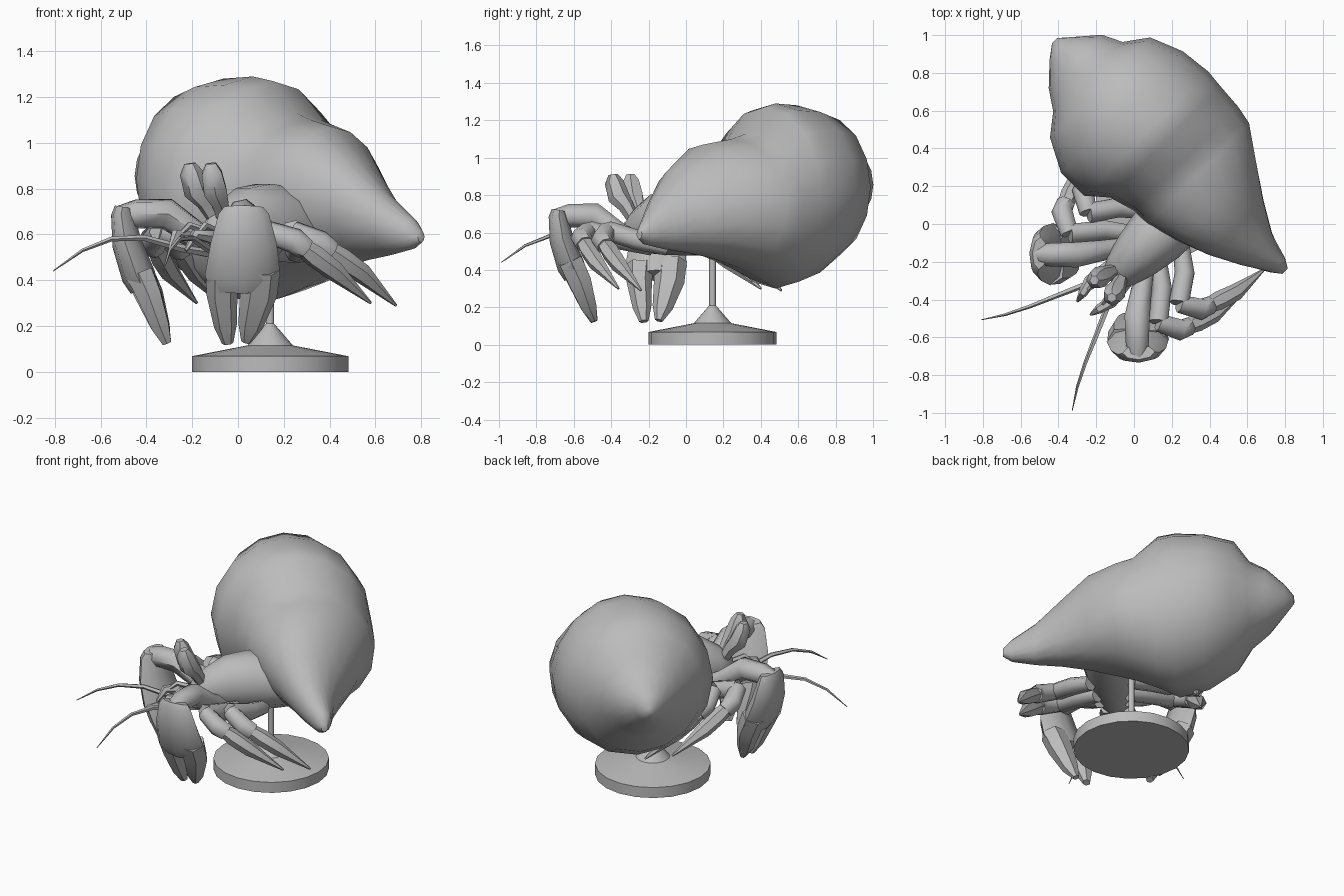
import bpy, bmesh, math
from mathutils import Vector

if "Cube" in bpy.data.objects:
    bpy.data.objects.remove(bpy.data.objects["Cube"])

grey = bpy.data.materials.new("plain grey")
grey.diffuse_color = (0.5, 0.5, 0.5, 1)
grey.use_nodes = True
grey.node_tree.nodes["Principled BSDF"].inputs["Base Color"].default_value = grey.diffuse_color


def mirror(p):
    """Reflect a point across the crab's diagonal symmetry plane."""
    return Vector((p[1] + 0.18, p[0] - 0.18, p[2]))


def body(u, v, z):
    """Crab coordinates: u forward, v sideways."""
    return Vector((0.09 - 0.707 * u - 0.707 * v, -0.09 - 0.707 * u + 0.707 * v, z))


def loft(name, rings, angle=52):
    """Skin a list of equal-length point rings and cap both ends."""
    bm = bmesh.new()
    rows = [[bm.verts.new(p) for p in ring] for ring in rings]
    n = len(rows[0])
    for a, b in zip(rows, rows[1:]):
        for i in range(n):
            bm.faces.new((a[i], a[(i + 1) % n], b[(i + 1) % n], b[i]))
    bm.faces.new(rows[0])
    bm.faces.new(rows[-1][::-1])
    bmesh.ops.recalc_face_normals(bm, faces=bm.faces)
    mesh = bpy.data.meshes.new(name)
    bm.to_mesh(mesh)
    bm.free()
    mesh.materials.append(grey)
    ob = bpy.data.objects.new(name, mesh)
    bpy.context.collection.objects.link(ob)
    bpy.context.view_layer.objects.active = ob
    for o in bpy.context.selected_objects:
        o.select_set(False)
    ob.select_set(True)
    bpy.ops.object.shade_smooth_by_angle(angle=math.radians(angle))
    return ob


def tube_rings(path, radii, sides=6, wide=None, flat=1.0):
    """Rings around a path; wide is the direction of the broad axis."""
    pts = [Vector(p) for p in path]
    rings = []
    for i, p in enumerate(pts):
        d = (pts[min(i + 1, len(pts) - 1)] - pts[max(i - 1, 0)]).normalized()
        a = Vector(wide) if wide else d.cross(Vector((0, 0, 1)))
        a = (a - d * a.dot(d)).normalized()
        b = d.cross(a)
        rings.append([p + radii[i] * (a * math.cos(k * math.tau / sides)
                      + b * flat * math.sin(k * math.tau / sides)) for k in range(sides)])
    return rings


def pair(name, path, radii, **kw):
    """A tapered tube and its mirrored twin."""
    rings = tube_rings(path, radii, **kw)
    loft("right_" + name, rings)
    loft("left_" + name, [[mirror(p) for p in r] for r in rings])


# Shell: station along axis, half-widths each side, top and bottom heights, sideways lean of top
stations = [
    (0.00, .02, -.02, .615, .565, 0), (0.03, .05, -.06, .67, .535, 0),
    (0.11, .09, -.14, .79, .51, -.03), (0.20, .18, -.22, .94, .49, -.05),
    (0.30, .30, -.29, 1.07, .46, -.04), (0.40, .42, -.34, 1.10, .41, -.03),
    (0.46, .44, -.34, 1.13, .37, -.03), (0.54, .45, -.38, 1.27, .32, -.02),
    (0.60, .46, -.47, 1.29, .30, 0), (0.70, .44, -.47, 1.28, .35, 0),
    (0.80, .37, -.38, 1.23, .45, 0), (0.85, .25, -.27, 1.11, .58, 0),
    (0.91, .20, -.20, 1.05, .66, 0), (0.97, .08, -.09, .96, .78, 0),
    (1.00, .02, -.02, .89, .84, 0)]
shell = []
for t, right, left, top, low, lean in stations:
    wc, wr, zc, zr = (right + left) / 2, (right - left) / 2, (top + low) / 2, (top - low) / 2
    ring = []
    for k in range(16):
        q = k * math.tau / 16
        w = wc + wr * math.cos(q) + lean * math.sin(q)
        ring.append((0.8 - 1.22 * t + 0.707 * w, -0.25 + 1.22 * t + 0.707 * w,
                     zc + zr * math.sin(q)))
    shell.append(ring)
loft("shell", shell, 50)

# Carapace: forward position, half-width, top, bottom
carapace = []
for u, w, top, low in [(-.42, .13, .72, .48), (-.2, .17, .80, .47), (-.04, .165, .83, .47),
                       (.1, .14, .81, .48), (.22, .105, .74, .49), (.3, .06, .66, .52)]:
    zc, zr = (top + low) / 2, (top - low) / 2
    carapace.append([body(u, w * math.cos(k * math.tau / 10),
                          zc + zr * math.sin(k * math.tau / 10)) for k in range(10)])
loft("carapace", carapace)

# Eye stalks
pair("eye_stalk", [(-.06, -.27, .65), (-.08, -.32, .74), (-.10, -.36, .79), (-.115, -.385, .87),
                   (-.118, -.39, .91)], [.03, .042, .058, .05, .025])

# Long feelers and short feelers
pair("antenna", [body(.25, -.05, .52), body(.4, -.08, .54), body(.56, -.15, .585),
                 body(.7, -.21, .58), body(.82, -.27, .53), body(.93, -.34, .44)],
     [.022, .017, .014, .011, .008, .002], sides=5)
pair("antennule", [body(.24, -.03, .60), body(.38, -.05, .64), body(.47, -.06, .57)],
     [.016, .016, .005], sides=5)
pair("mouth_limb", [body(.22, -.06, .53), body(.38, -.08, .59), body(.45, -.06, .60),
                    body(.50, -.05, .53)], [.03, .032, .025, .008], sides=6)

# Claw arms: upper arm, then forearm to the wrist
pair("claw_arm", [(.06, -.24, .54), (.04, -.36, .60), (.02, -.49, .69), (.02, -.62, .69),
                  (.02, -.70, .67)], [.05, .058, .07, .065, .055], sides=7)
# Broad hanging palm and two fingers
W = (1, 0.05, 0)
pair("claw_palm", [(.025, -.68, .72), (.025, -.685, .69), (.025, -.665, .56), (.02, -.615, .42),
                   (.02, -.59, .37)], [.085, .11, .145, .165, .145], sides=8, wide=W, flat=.45)
pair("fixed_finger", [(-.065, -.61, .43), (-.07, -.57, .34), (-.055, -.52, .2),
                      (-.045, -.49, .125)], [.075, .068, .05, .025], sides=6, wide=W, flat=.9)
pair("moving_finger", [(.1, -.62, .45), (.09, -.57, .34), (.055, -.52, .2), (.035, -.49, .13)],
     [.085, .082, .055, .022], sides=6, wide=W, flat=.85)

# Walking legs: thigh, shin and pointed foot on each
legs = {"front_leg": [(.13, -.18, .52), (.15, -.34, .56), (.13, -.52, .61), (.25, -.56, .57),
                      (.42, -.48, .44), (.58, -.36, .30)],
        "rear_leg": [(.25, -.10, .52), (.27, -.26, .56), (.24, -.42, .61), (.36, -.45, .56),
                     (.54, -.36, .43), (.69, -.24, .29)]}
for name, p in legs.items():
    pair(name + "_thigh", p[:3], [.045, .055, .055], sides=7)
    pair(name + "_shin", [p[2], p[3], Vector(p[3]).lerp(Vector(p[4]), .25)],
         [.05, .058, .05], sides=7)
    pair(name + "_foot", [p[3], Vector(p[3]).lerp(Vector(p[4]), .5), p[4], p[5]],
         [.035, .05, .045, .006], sides=6)

# Display stand: disc, cone and rod turned as one profile
stand = [[(.14 + r * math.cos(k * math.tau / 20), .142 + r * math.sin(k * math.tau / 20), z)
          for k in range(20)]
         for r, z in [(.342, 0), (.342, .068), (.10, .115), (.018, .21), (.018, .5)]]
loft("stand", stand, 25)
